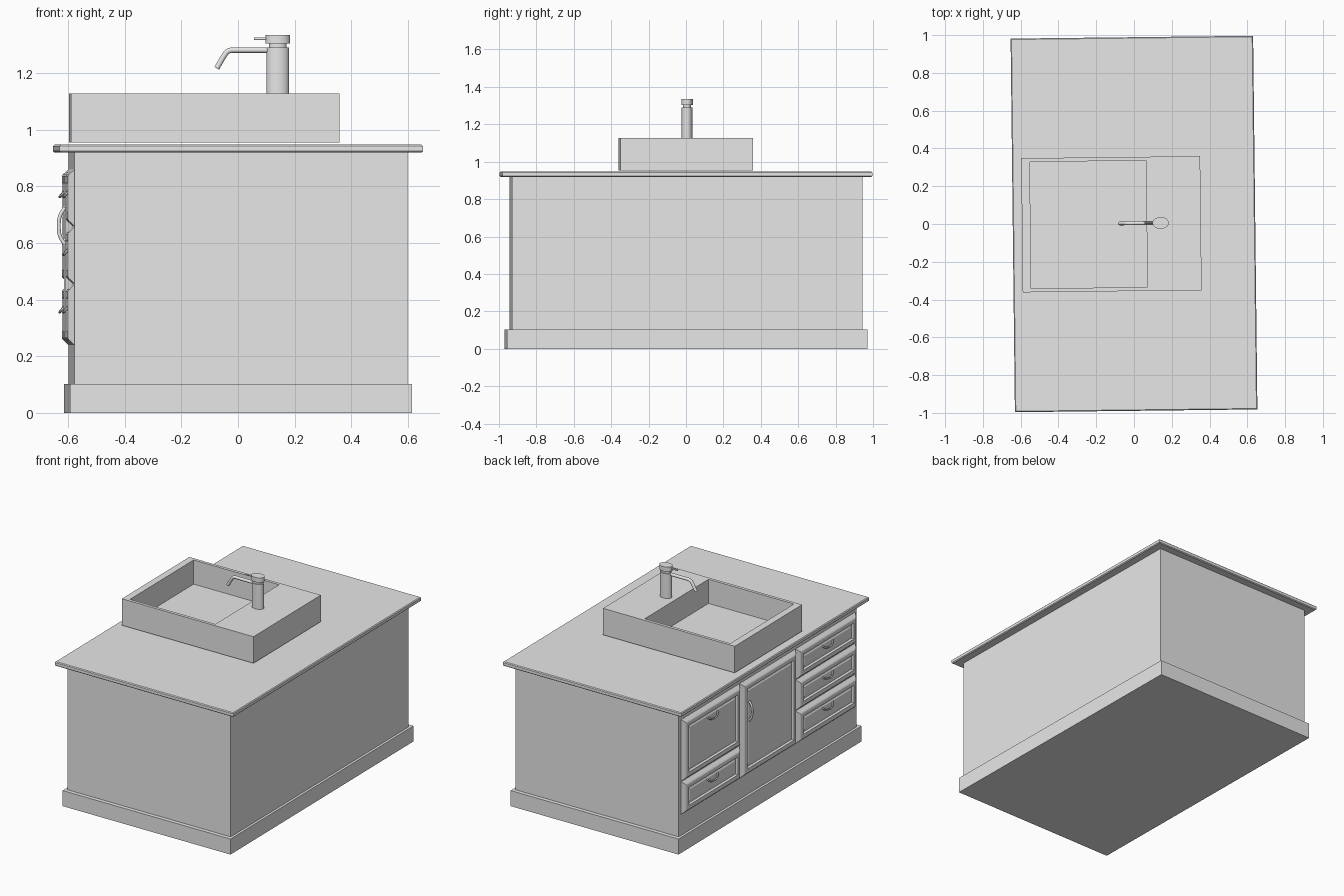
import bpy
import bmesh
import math
from mathutils import Matrix

cube = bpy.data.objects.get("Cube")
if cube:
    bpy.data.objects.remove(cube, do_unlink=True)

grey = bpy.data.materials.new("plain_grey")
grey.use_nodes = True
grey.diffuse_color = (0.8, 0.8, 0.8, 1)
grey.node_tree.nodes["Principled BSDF"].inputs["Base Color"].default_value = grey.diffuse_color

TURN = Matrix.Rotation(0.0115, 4, 'Z')   # the whole unit stands very slightly turned
FACE = 0.588                             # distance of the cabinet's drawer side


def finish(name, data):
    data.materials.append(grey)
    data.transform(TURN)
    obj = bpy.data.objects.new(name, data)
    bpy.context.collection.objects.link(obj)
    return obj


def inset(rect, d):
    a, b, c, e = rect
    return (a + d, b - d, c + d, e - d)


def stack(name, rings, to_xyz=lambda u, v, d: (u, v, d)):
    """Solid skinned over rectangles, each given as (rect, depth)."""
    bm = bmesh.new()
    loops = []
    for (a, b, c, e), d in rings:
        corners = ((a, c), (b, c), (b, e), (a, e))
        loops.append([bm.verts.new(to_xyz(u, v, d)) for u, v in corners])
    for low, high in zip(loops, loops[1:]):
        for i in range(4):
            j = (i + 1) % 4
            bm.faces.new((low[i], low[j], high[j], high[i]))
    bm.faces.new(loops[0][::-1])
    bm.faces.new(loops[-1])
    bmesh.ops.recalc_face_normals(bm, faces=bm.faces)
    mesh = bpy.data.meshes.new(name)
    bm.to_mesh(mesh)
    bm.free()
    return finish(name, mesh)


def lathe(name, centre, profile, squash, sides=32):
    """Turned part from (radius, height) pairs, flattened in y."""
    bm = bmesh.new()
    loops = []
    for r, z in profile:
        loops.append([bm.verts.new((centre[0] + r * math.cos(t), centre[1] + squash * r * math.sin(t), z))
                      for t in (math.tau * i / sides for i in range(sides))])
    for low, high in zip(loops, loops[1:]):
        for i in range(sides):
            j = (i + 1) % sides
            bm.faces.new((low[i], low[j], high[j], high[i]))
    bm.faces.new(loops[0][::-1])
    bm.faces.new(loops[-1])
    mesh = bpy.data.meshes.new(name)
    bm.to_mesh(mesh)
    bm.free()
    obj = finish(name, mesh)
    bpy.ops.object.select_all(action='DESELECT')
    obj.select_set(True)
    bpy.context.view_layer.objects.active = obj
    bpy.ops.object.shade_smooth_by_angle()


def tube(name, points, radius, kind='POLY'):
    curve = bpy.data.curves.new(name, 'CURVE')
    curve.dimensions = '3D'
    curve.bevel_depth = radius
    curve.bevel_resolution = 3
    curve.use_fill_caps = True
    spline = curve.splines.new(kind)
    spline.points.add(len(points) - 1)
    for p, co in zip(spline.points, points):
        p.co = (*co, 1)
    if kind == 'NURBS':
        spline.order_u = 3
        spline.use_endpoint_u = True
    spline.use_smooth = True
    finish(name, curve)


# Cabinet carcass, plinth and countertop
base = (-0.604, 0.604, -0.963, 0.963)
body = (-FACE, FACE, -0.937, 0.937)
top = (-0.642, 0.642, -0.989, 0.989)
stack("plinth", [(base, 0), (base, 0.102)])
stack("cabinet_body", [(body, 0.102), (body, 0.92)])
stack("countertop", [(inset(top, 0.005), 0.919), (top, 0.924), (top, 0.942), (inset(top, 0.005), 0.947)])

# Basin with a deep bowl and a tap deck behind it
rim = (-0.593, 0.354, -0.355, 0.355)
bowl = (-0.548, 0.067, -0.335, 0.335)
stack("basin", [(rim, 0.954), (rim, 1.128), (bowl, 1.128), (bowl, 0.97)])

# Tap
tap = (0.141, 0.004)
lathe("tap_body", tap, [(0.04, 1.128), (0.04, 1.29)], 0.72)
lathe("tap_neck", tap, [(0.031, 1.29), (0.031, 1.304)], 0.72)
lathe("tap_cap", tap, [(0.043, 1.304), (0.043, 1.335)], 0.72)
tube("tap_lever", [(0.11, tap[1], 1.321), (0.056, tap[1], 1.321)], 0.005)
tube("tap_spout", [(0.12, tap[1], 1.281), (0, tap[1], 1.281), (-0.035, tap[1], 1.281),
                   (-0.052, tap[1], 1.258), (-0.075, tap[1], 1.217)], 0.01, 'NURBS')


# Drawer and door fronts with a bevelled frame and a sunken panel
def front(name, rect):
    steps = [(0, 0), (0.02, 0.022), (0.026, 0.026), (0.05, 0.026),
             (0.056, 0.014), (0.066, 0.014), (0.072, 0.018)]
    stack(name, [(inset(rect, i), FACE - 0.002 + d) for i, d in steps],
          lambda u, v, d: (-d, u, v))


def bail_pull(name, y, z):
    arc = [(math.cos(t), math.sin(t)) for t in (math.pi * i / 8 for i in range(9))]
    tube(name, [(-FACE - 0.013 - 0.021 * s, y + 0.055 * c, z - 0.024 * s) for c, s in arc], 0.005)


LEVELS = (0.238, 0.455, 0.658, 0.862)
left = (0.30, 0.915)
right = (-0.922, -0.29)

for label, span, cuts in (("left", left, (0, 1, 3)), ("right", right, (0, 1, 2, 3))):
    for n, (lo, hi) in enumerate(zip(cuts, cuts[1:])):
        front(f"{label}_drawer_{n + 1}", (*span, LEVELS[lo], LEVELS[hi]))
        bail_pull(f"{label}_pull_{n + 1}", sum(span) / 2, LEVELS[hi] - 0.075)

front("door", (right[1], left[0], LEVELS[0], LEVELS[3]))
tube("door_handle", [(-0.608, 0.225, 0.595), (-0.628, 0.225, 0.62), (-0.631, 0.225, 0.66),
                     (-0.628, 0.225, 0.70), (-0.608, 0.225, 0.725)], 0.007, 'NURBS')
